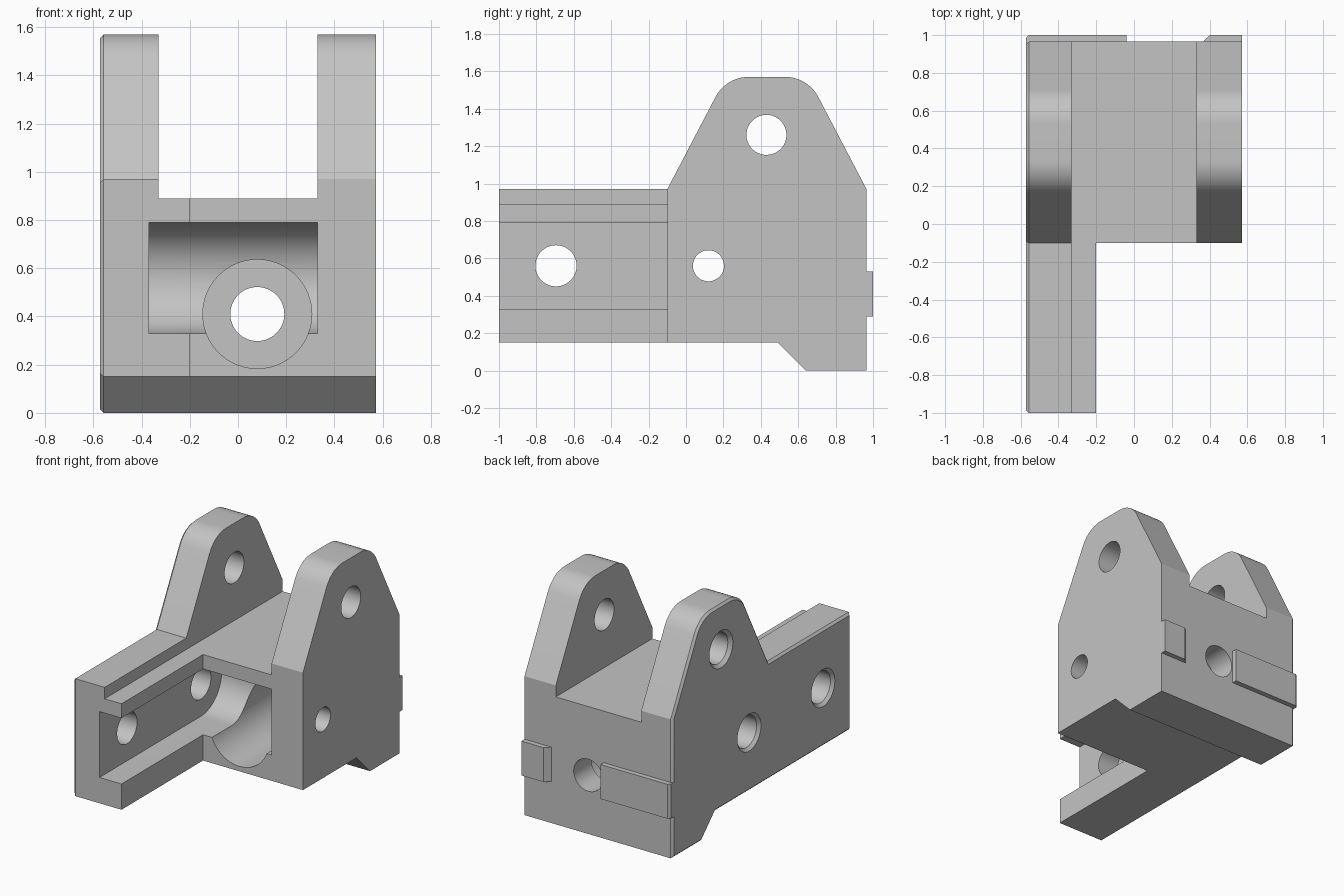
import bpy, bmesh, math
from mathutils import Vector

cube = bpy.data.objects.get("Cube")
if cube:
    bpy.data.objects.remove(cube, do_unlink=True)

grey = bpy.data.materials.new("plain_grey")
grey.use_nodes = True
grey.diffuse_color = (0.55, 0.55, 0.55, 1)
grey.node_tree.nodes["Principled BSDF"].inputs["Base Color"].default_value = (0.55, 0.55, 0.55, 1)


def arc(cy, cz, r, start, end, n):
    """Points on an arc in the side plane, angles in degrees."""
    angles = [math.radians(start + (end - start) * i / n) for i in range(n + 1)]
    return [(cy + r * math.cos(a), cz + r * math.sin(a)) for a in angles]


def prism(name, outline, low, high, axis="x", chamfer=0):
    """Extrude an outline along x (outline is y, z) or along z (outline is x, y)."""
    def place(p, h):
        return Vector((h, *p)) if axis == "x" else Vector((*p, h))
    bm = bmesh.new()
    base = bm.faces.new([bm.verts.new(place(p, low)) for p in outline])
    rim = list(base.edges)
    out = bmesh.ops.extrude_face_region(bm, geom=[base], use_keep_orig=True)
    tops = [v for v in out["geom"] if isinstance(v, bmesh.types.BMVert)]
    shift = place((0, 0), high - low)
    bmesh.ops.translate(bm, verts=tops, vec=shift)
    bmesh.ops.recalc_face_normals(bm, faces=bm.faces)
    if chamfer:
        bmesh.ops.bevel(bm, geom=rim, offset=chamfer, segments=1, affect="EDGES")
    mesh = bpy.data.meshes.new(name)
    bm.to_mesh(mesh)
    bm.free()
    mesh.materials.append(grey)
    obj = bpy.data.objects.new(name, mesh)
    bpy.context.collection.objects.link(obj)
    return obj


def rect(a0, a1, b0, b1):
    return [(a0, b0), (a1, b0), (a1, b1), (a0, b1)]


def cylinder(name, start, end, r1, r2=None):
    """Cylinder or cone running between two points."""
    start, end = Vector(start), Vector(end)
    bpy.ops.mesh.primitive_cone_add(vertices=64, radius1=r1, radius2=r1 if r2 is None else r2,
                                    depth=(end - start).length, location=(start + end) / 2)
    obj = bpy.context.object
    obj.name = name
    obj.rotation_euler = (end - start).to_track_quat("Z", "Y").to_euler()
    obj.data.materials.append(grey)
    return obj


# Bracket body: whole side outline, with the outer rim chamfered on one side
outline = [(-1, 0.15), (0.49, 0.15), (0.64, 0), (0.965, 0), (0.965, 0.97)]
outline += arc(0.53, 1.37, 0.2, 28, 90, 10) + arc(0.335, 1.37, 0.2, 90, 152, 10)
outline += [(-0.1, 0.97), (-1, 0.97)]
body = prism("bracket_body", outline, -0.572, 0.572, chamfer=0.015)

# Saddle between the ears, space beside the arm, rounded pocket
cutters = [
    prism("saddle_cutter", rect(-1.2, 1.2, 0.89, 1.8), -0.33, 0.33),
    prism("arm_side_cutter", rect(-1.2, -0.1, -0.2, 1.2), -0.2, 0.8),
    prism("pocket_cutter", [(-1.2, 0.79), (-1.2, 0.33)] + arc(0.12, 0.56, 0.23, -90, 90, 32),
          -0.37, 0.33),
    # Stepped bore from front to back
    cylinder("bore_cutter", (0.08, -0.3, 0.41), (0.08, 0.77, 0.41), 0.226),
    cylinder("back_hole_cutter", (0.08, 0.6, 0.41), (0.08, 1.2, 0.41), 0.112),
    # Cross holes
    cylinder("ear_hole_cutter", (-0.8, 0.43, 1.26), (0.8, 0.43, 1.26), 0.107),
    cylinder("arm_hole_cutter", (-0.8, -0.695, 0.56), (0, -0.695, 0.56), 0.11),
    cylinder("wide_pin_hole_cutter", (-0.8, 0.12, 0.56), (0, 0.12, 0.56), 0.11),
    cylinder("narrow_pin_hole_cutter", (0.1, 0.12, 0.56), (0.8, 0.12, 0.56), 0.083),
]
# Countersinks on the chamfered side
for y, z in ((0.43, 1.26), (-0.695, 0.56), (0.12, 0.56)):
    cutters.append(cylinder("countersink_cutter", (-0.592, y, z), (-0.542, y, z), 0.15, 0.1))

for cutter in cutters:
    cutter.hide_render = True
    mod = body.modifiers.new(cutter.name, "BOOLEAN")
    mod.operation = "DIFFERENCE"
    mod.solver = "EXACT"
    mod.object = cutter
bpy.context.view_layer.objects.active = body
for mod in list(body.modifiers):
    bpy.ops.object.modifier_apply(modifier=mod.name)
for cutter in cutters:
    bpy.data.objects.remove(cutter, do_unlink=True)

# Raised tabs on the back
wide_tab = prism("wide_back_tab", [(-0.572, 0.95), (-0.572, 0.985), (-0.557, 1), (-0.04, 1),
                                   (-0.04, 0.95)], 0.29, 0.53, axis="z")
narrow_tab = prism("narrow_back_tab", [(0.35, 0.95), (0.4, 1), (0.572, 1), (0.572, 0.95)],
                   0.29, 0.53, axis="z")

# Smooth curved surfaces, crisp edges
bpy.ops.object.select_all(action="DESELECT")
for obj in (body, wide_tab, narrow_tab):
    obj.select_set(True)
bpy.context.view_layer.objects.active = body
bpy.ops.object.shade_smooth_by_angle(angle=math.radians(25))
